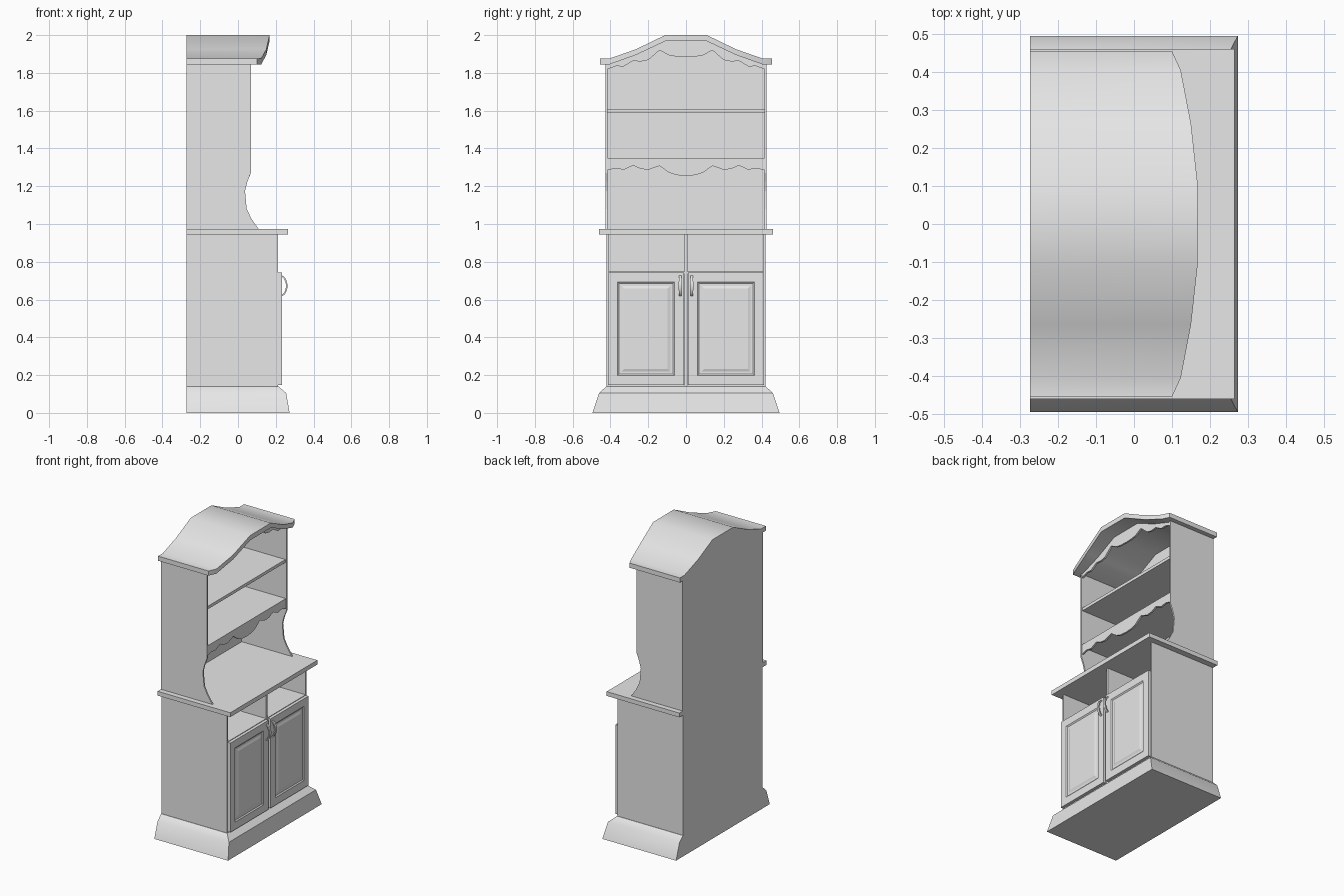
import bpy, bmesh, math
from mathutils import Vector

cube = bpy.data.objects.get("Cube")
if cube:
    bpy.data.objects.remove(cube, do_unlink=True)

mat = bpy.data.materials.new("plain grey")
mat.use_nodes = True
GREY = (0.8, 0.8, 0.8, 1)
mat.diffuse_color = GREY
mat.node_tree.nodes["Principled BSDF"].inputs["Base Color"].default_value = GREY


def finish(name, bm, smooth=False):
    bmesh.ops.recalc_face_normals(bm, faces=bm.faces)
    mesh = bpy.data.meshes.new(name)
    bm.to_mesh(mesh)
    bm.free()
    mesh.materials.append(mat)
    obj = bpy.data.objects.new(name, mesh)
    bpy.context.collection.objects.link(obj)
    if smooth:
        bpy.ops.object.select_all(action='DESELECT')
        obj.select_set(True)
        bpy.context.view_layer.objects.active = obj
        bpy.ops.object.shade_smooth_by_angle(angle=math.radians(36))
    return obj


def loft(name, rings, smooth=False):
    """Skin a row of equal-length point rings and cap both ends."""
    bm = bmesh.new()
    loops = [[bm.verts.new(p) for p in ring] for ring in rings]
    n = len(loops[0])
    for a, b in zip(loops, loops[1:]):
        for i in range(n):
            j = (i + 1) % n
            bm.faces.new((a[i], a[j], b[j], b[i]))
    bm.faces.new(loops[0])
    bm.faces.new(loops[-1])
    return finish(name, bm, smooth)


def box(name, x, y, z):
    return loft(name, [[(x[0], y[0], h), (x[1], y[0], h), (x[1], y[1], h), (x[0], y[1], h)] for h in z])


def board_x(name, outline, x0, x1):
    """Board cut in the y-z plane with its thickness along x."""
    return loft(name, [[(x, y, z) for y, z in outline] for x in (x0, x1)])


def mirrored(half):
    """Complete a half outline running from the edge (+y) to the middle."""
    return half + [(-y, z) for y, z in reversed(half) if y > 0]


BACK = -0.273
SIDES = (("left", 1), ("right", -1))

# Flared plinth, flat at the back
loft("plinth", [[(BACK, -w, z), (d, -w, z), (d, w, z), (BACK, w, z)]
                for d, w, z in ((0.273, 0.495, 0), (0.255, 0.46, 0.105), (0.215, 0.422, 0.14))], True)

# Lower cabinet carcass
FRONT = 0.213
box("cabinet_back", (BACK, BACK + 0.01), (-0.42, 0.42), (0.14, 0.945))
box("cabinet_floor", (BACK, FRONT), (-0.415, 0.415), (0.14, 0.148))
box("compartment_floor", (BACK + 0.005, FRONT), (-0.415, 0.415), (0.735, 0.748))
box("cabinet_divider", (BACK + 0.005, FRONT), (-0.007, 0.007), (0.145, 0.945))
for side, s in SIDES:
    box("cabinet_side_" + side, (BACK, FRONT), sorted((s * 0.41, s * 0.42)), (0.14, 0.945))
box("countertop", (BACK, 0.265), (-0.46, 0.46), (0.945, 0.974))

# Doors with a moulded raised panel, and bowed handles
for side, s in SIDES:
    door = box("door_" + side, (FRONT, 0.233), sorted((s * 0.011, s * 0.413)), (0.147, 0.744))
    bm = bmesh.new()
    bm.from_mesh(door.data)
    bm.faces.ensure_lookup_table()
    face = max(bm.faces, key=lambda f: f.normal.x)
    for width, depth in ((0.05, 0), (0.008, -0.006), (0.014, 0), (0.014, 0.005)):
        bmesh.ops.inset_region(bm, faces=[face], thickness=width, depth=depth, use_even_offset=True)
    bm.to_mesh(door.data)
    bm.free()

    rings = []
    steps = 10
    for i in range(steps + 1):
        t = i / steps
        bow = math.sin(math.pi * t)
        z = 0.62 + 0.105 * t
        x = 0.232 + 0.026 * bow ** 0.6
        half = 0.006 + 0.003 * bow
        tangent = Vector((0.082 * math.cos(math.pi * t), 0, 0.105)).normalized()
        out = Vector((tangent.z, 0, -tangent.x)) * 0.004
        mid = Vector((x, s * 0.03, z))
        wide = Vector((0, half, 0))
        rings.append([mid - out - wide, mid + out - wide, mid + out + wide, mid - out + wide])
    loft("handle_" + side, rings, True)

# Arched canopy: y, top z, underside z and front reach
half_arch = [(0.455, 1.876, 1.845, 0.10), (0.405, 1.876, 1.845, 0.123),
             (0.265, 1.925, 1.895, 0.15), (0.11, 2.0, 1.968, 0.167)]
arch = half_arch + [(-y, t, b, x) for y, t, b, x in reversed(half_arch)]
loft("canopy", [[(BACK, y, b), (x, y, b), (x, y, t), (BACK, y, t)] for y, t, b, x in arch], True)
underside = [(y, b + 0.004) for y, t, b, x in arch[1:-1]]

# Upper shelf unit: shaped sides, back and shelves
side_outline = [(BACK, 0.974), (0.108, 0.974), (0.07, 1.03), (0.046, 1.08), (0.037, 1.175),
                (0.05, 1.225), (0.068, 1.27), (0.068, 1.85), (BACK, 1.85)]
for side, s in SIDES:
    loft("hutch_side_" + side, [[(x, s * y, z) for x, z in side_outline] for y in (0.415, 0.425)])
board_x("hutch_back", [(-0.42, 0.974), (0.42, 0.974), (0.42, 1.848)] + underside + [(-0.42, 1.848)],
        BACK, BACK + 0.01)
box("upper_shelf", (BACK + 0.005, 0.06), (-0.416, 0.416), (1.59, 1.61))
box("lower_shelf", (BACK + 0.005, 0.062), (-0.416, 0.416), (1.335, 1.35))

# Scalloped aprons
low_scallop = mirrored([(0.416, 1.285), (0.37, 1.295), (0.33, 1.287), (0.28, 1.31), (0.24, 1.292),
                        (0.2, 1.287), (0.14, 1.308), (0.09, 1.272), (0.05, 1.259), (0, 1.255)])
board_x("shelf_apron", low_scallop + [(-0.416, 1.35), (0.416, 1.35)], 0.052, 0.064)
high_scallop = mirrored([(0.416, 1.82), (0.37, 1.836), (0.33, 1.834), (0.28, 1.864), (0.24, 1.86),
                         (0.2, 1.868), (0.14, 1.92), (0.09, 1.893), (0.05, 1.886), (0, 1.884)])
board_x("canopy_apron", high_scallop + [(-0.416, 1.848)] + underside[::-1] + [(0.416, 1.848)], 0.052, 0.064)
